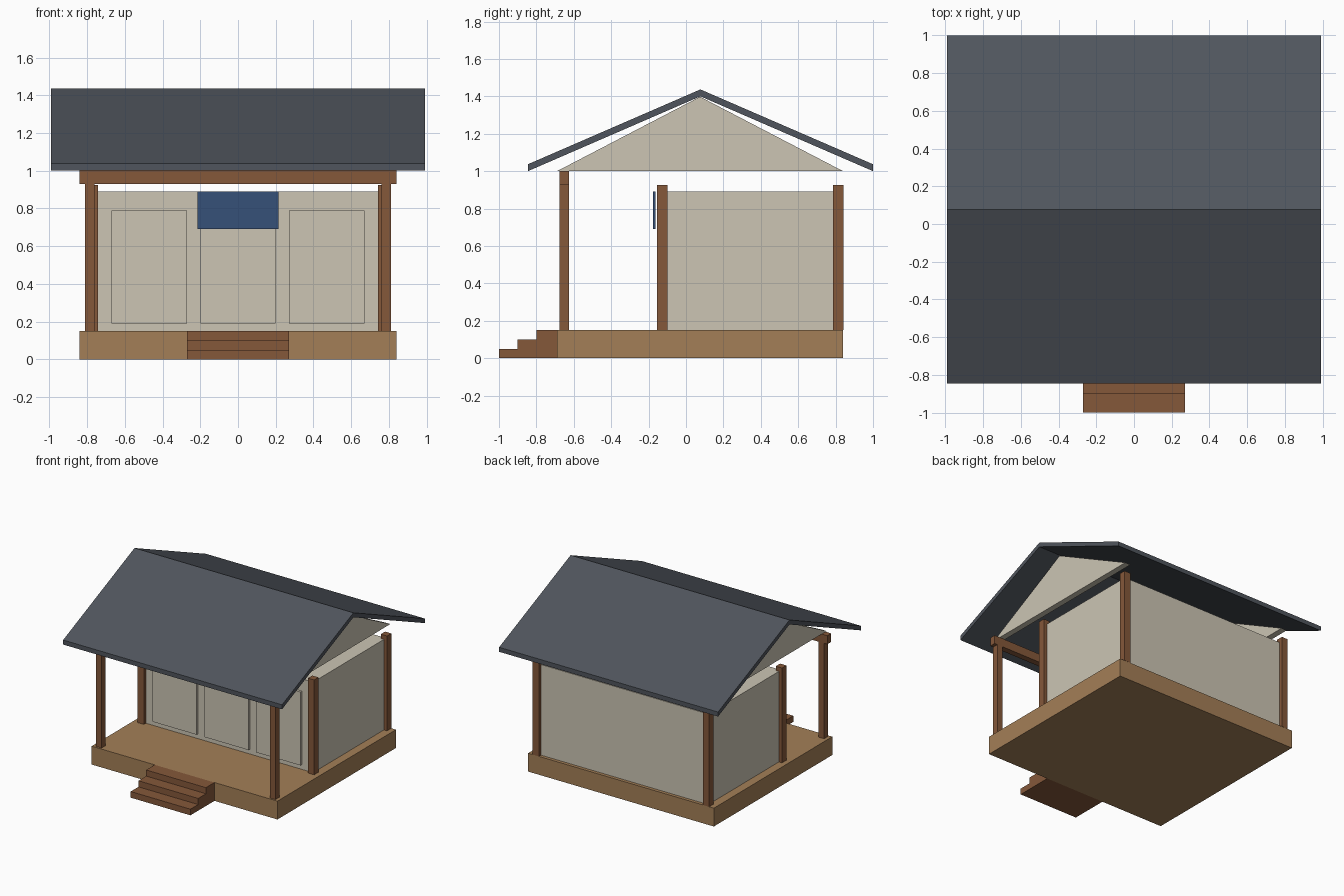
import bpy, bmesh

if "Cube" in bpy.data.objects:
    bpy.data.objects.remove(bpy.data.objects["Cube"])


def material(name, hexcode):
    def lin(c):
        return c / 12.92 if c <= 0.04045 else ((c + 0.055) / 1.055) ** 2.4
    m = bpy.data.materials.new(name)
    m.diffuse_color = [lin(int(hexcode[i:i + 2], 16) / 255) for i in (0, 2, 4)] + [1]
    m.use_nodes = True
    m.node_tree.nodes["Principled BSDF"].inputs["Base Color"].default_value = m.diffuse_color
    return m


TAN = material("tan_deck", "a47f57")
BROWN = material("brown_wood", "85583a")
CREAM = material("cream_wall", "ccc5b4")
SLATE = material("slate_roof", "50555d")
BLUE = material("blue_cloth", "365178")


def prism(name, profile, x0, x1, mat):
    """Extrude a (y, z) outline along x."""
    bm = bmesh.new()
    face = bm.faces.new([bm.verts.new((x0, y, z)) for y, z in profile])
    ext = bmesh.ops.extrude_face_region(bm, geom=[face])
    verts = [v for v in ext["geom"] if isinstance(v, bmesh.types.BMVert)]
    bmesh.ops.translate(bm, verts=verts, vec=(x1 - x0, 0, 0))
    bmesh.ops.recalc_face_normals(bm, faces=bm.faces)
    mesh = bpy.data.meshes.new(name)
    bm.to_mesh(mesh)
    bm.free()
    mesh.materials.append(mat)
    ob = bpy.data.objects.new(name, mesh)
    bpy.context.collection.objects.link(ob)
    return ob


def box(name, x0, x1, y0, y1, z0, z1, mat):
    return prism(name, [(y0, z0), (y1, z0), (y1, z1), (y0, z1)], x0, x1, mat)


# Raised platform and entry steps
box("platform", -0.84, 0.84, -0.69, 0.84, 0, 0.15, TAN)
for i in range(3):
    box(f"step_{i + 1}", -0.27, 0.27, -1 + 0.1 * i, -0.69 if i == 2 else -0.9 + 0.1 * i,
        0, 0.05 * (i + 1), BROWN)

# Room and its sliding door panels
box("room_walls", -0.77, 0.77, -0.13, 0.813, 0.15, 0.89, CREAM)
for i, x in enumerate((-0.47, 0, 0.47)):
    box(f"door_panel_{i + 1}", x - 0.2, x + 0.2, -0.15, -0.13, 0.19, 0.79, CREAM)

# Cloth hanging over the middle door
box("door_curtain", -0.215, 0.215, -0.176, -0.163, 0.69, 0.89, BLUE)

# Posts, mirrored left and right
for side, s in (("left", -1), ("right", 1)):
    for name, x, y, r, top in (("porch_post", 0.787, -0.65, 0.025, 0.93),
                               ("room_front_post", 0.77, -0.128, 0.028, 0.925),
                               ("room_back_post", 0.77, 0.813, 0.028, 0.925)):
        box(f"{side}_{name}", s * x - r, s * x + r, y - r, y + r, 0.15, top, BROWN)
    # Gable triangle under each roof end
    prism(f"{side}_gable", [(-0.69, 1.0), (0.84, 1.0), (0.075, 1.398)],
          s * 0.74, s * 0.79, CREAM)

# Beam across the porch posts
box("porch_beam", -0.84, 0.84, -0.675, -0.625, 0.93, 1.0, BROWN)

# Pitched roof
prism("roof", [(-0.845, 1.0), (0.077, 1.4), (1.0, 1.0),
               (1.0, 1.037), (0.077, 1.437), (-0.845, 1.037)], -0.99, 0.99, SLATE)
